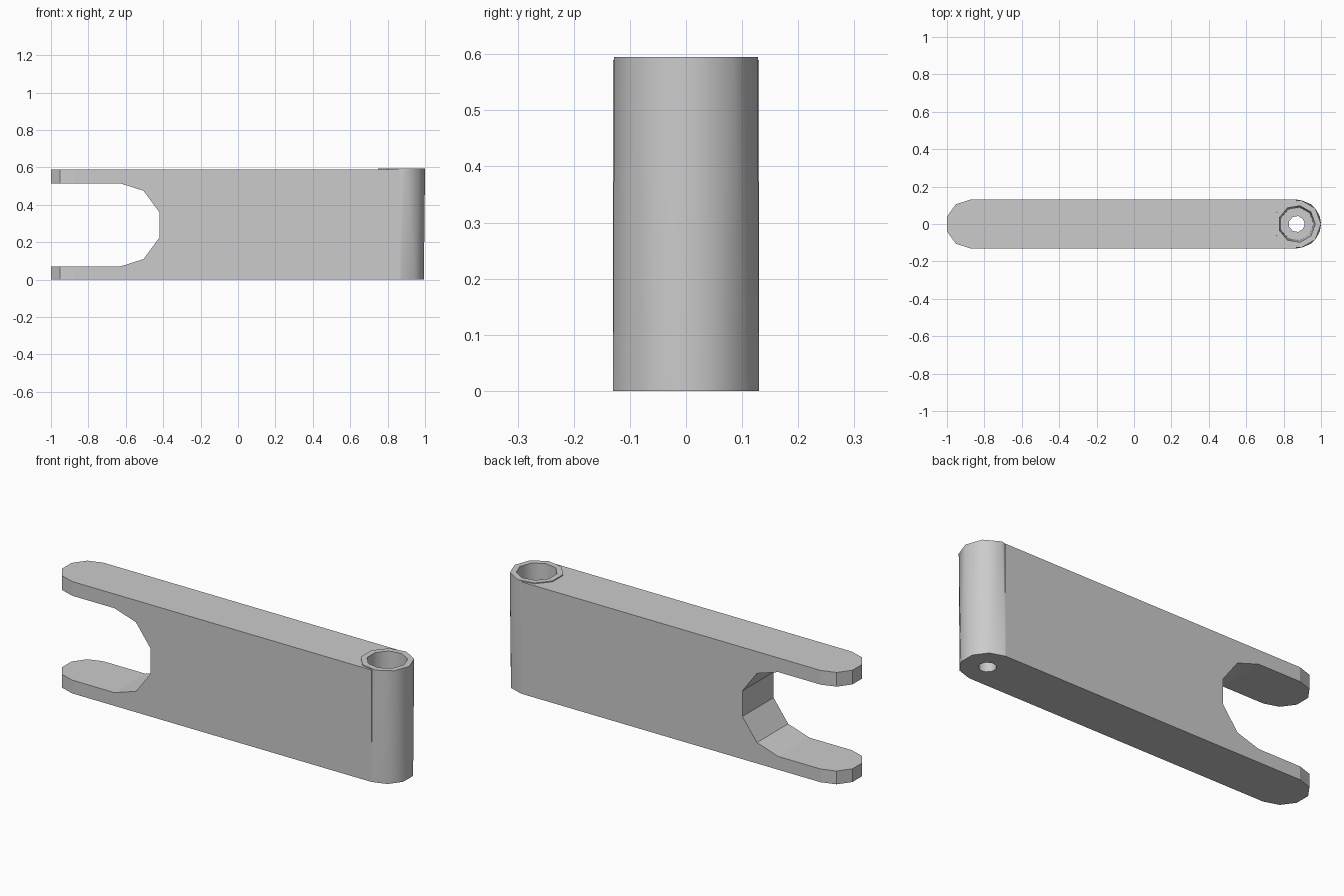
import bpy
import bmesh
from math import radians, sin, cos

if "Cube" in bpy.data.objects:
    bpy.data.objects.remove(bpy.data.objects["Cube"])

grey = bpy.data.materials.new("plain grey")
grey.use_nodes = True
grey.diffuse_color = (0.6, 0.6, 0.6, 1)
grey.node_tree.nodes["Principled BSDF"].inputs["Base Color"].default_value = (0.6, 0.6, 0.6, 1)

RADIUS = 0.13
FORK_X, PIVOT_X = -0.876, 0.87
TOP, COLLAR_TOP = 0.59, 0.595


def ring(x, z, radius, sides, start=0.0):
    """Points of a regular polygon lying flat at height z."""
    angles = [radians(start + 360 * i / sides) for i in range(sides)]
    return [(x + radius * cos(a), radius * sin(a), z) for a in angles]


def solid(name, points):
    """Convex solid wrapped around the points."""
    bm = bmesh.new()
    for p in points:
        bm.verts.new(p)
    bmesh.ops.convex_hull(bm, input=bm.verts[:])
    bmesh.ops.dissolve_limit(bm, angle_limit=0.01, verts=bm.verts[:], edges=bm.edges[:])
    bmesh.ops.recalc_face_normals(bm, faces=bm.faces[:])
    mesh = bpy.data.meshes.new(name)
    bm.to_mesh(mesh)
    bm.free()
    mesh.materials.append(grey)
    obj = bpy.data.objects.new(name, mesh)
    bpy.context.collection.objects.link(obj)
    return obj


def combine(target, other, operation):
    """Apply a boolean and remove the helper solid."""
    mod = target.modifiers.new(operation, 'BOOLEAN')
    mod.operation = operation
    mod.solver = 'EXACT'
    mod.object = other
    bpy.context.view_layer.objects.active = target
    bpy.ops.object.modifier_apply(modifier=mod.name)
    bpy.data.objects.remove(other)


# Long slab with a faceted round end at the fork
slab = []
for z in (0, TOP):
    slab += [p for p in ring(FORK_X, z, RADIUS, 10, 18) if p[0] < FORK_X + 0.01]
    slab += [(PIVOT_X, -RADIUS, z), (PIVOT_X, RADIUS, z)]
arm = solid("arm", slab)

# Fork opening
upper = [(-1.2, 0.515), (-0.63, 0.515), (-0.505, 0.475), (-0.42, 0.36)]
profile = upper + [(x, 0.585 - z) for x, z in upper]
combine(arm, solid("fork_cutter", [(x, y, z) for x, z in profile for y in (-0.3, 0.3)]),
        'DIFFERENCE')

# Pivot barrel, ten sides at the foot and nine at the raised collar
barrel = solid("pivot_barrel", ring(PIVOT_X, 0, RADIUS, 10, 18) + ring(PIVOT_X, COLLAR_TOP, RADIUS, 9))
combine(arm, barrel, 'UNION')

# Tapered socket from the top, narrow hole through the bottom
socket = solid("socket_cutter", ring(PIVOT_X, 0.075, 0.09, 9) + ring(PIVOT_X, 0.65, 0.1, 9))
combine(arm, socket, 'DIFFERENCE')
hole = solid("hole_cutter", ring(PIVOT_X, -0.1, 0.043, 9) + ring(PIVOT_X, 0.2, 0.043, 9))
combine(arm, hole, 'DIFFERENCE')

# Smooth pivot end, flat slab and fork
bpy.ops.object.select_all(action='DESELECT')
arm.select_set(True)
bpy.context.view_layer.objects.active = arm
bpy.ops.object.shade_smooth_by_angle(angle=radians(45))
for face in arm.data.polygons:
    face.use_smooth = face.center.x > 0.75 and abs(face.normal.z) < 0.5
